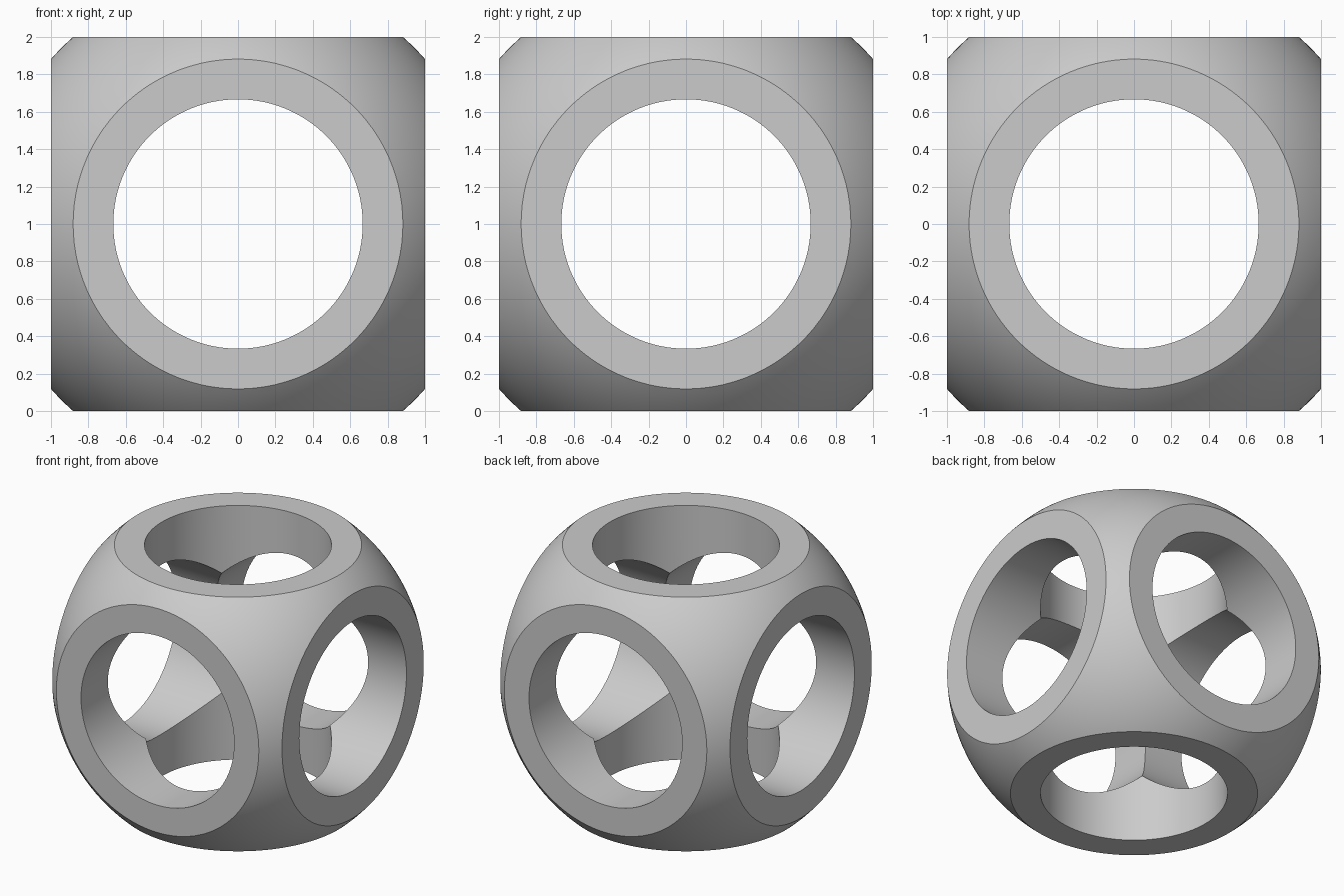
import bpy
from math import pi, radians

old = bpy.data.objects.get("Cube")
if old:
    bpy.data.objects.remove(old, do_unlink=True)

CENTER = (0, 0, 1)
BALL_RADIUS = 4 / 3
BORE_RADIUS = 2 / 3

# Plain grey for the whole body
grey = bpy.data.materials.new("light_grey")
grey.use_nodes = True
color = (0.6, 0.6, 0.6, 1)
grey.diffuse_color = color
grey.node_tree.nodes["Principled BSDF"].inputs["Base Color"].default_value = color


def combine(target, cutter, operation):
    """Apply one boolean to the target and discard the cutter."""
    cutter.hide_render = True
    mod = target.modifiers.new(operation.lower(), "BOOLEAN")
    mod.operation = operation
    mod.solver = "EXACT"
    mod.object = cutter
    bpy.ops.object.select_all(action="DESELECT")
    target.select_set(True)
    bpy.context.view_layer.objects.active = target
    bpy.ops.object.modifier_apply(modifier=mod.name)
    bpy.data.objects.remove(cutter, do_unlink=True)


# Ball that forms the rounded outside
bpy.ops.mesh.primitive_uv_sphere_add(
    segments=160, ring_count=80, radius=BALL_RADIUS, location=CENTER)
body = bpy.context.object
body.name = body.data.name = "bored_ball"
body.data.materials.append(grey)

# Six flat sides
bpy.ops.mesh.primitive_cube_add(size=2, location=CENTER)
block = bpy.context.object
block.data.materials.append(grey)
combine(body, block, "INTERSECT")

# Round bore through each pair of sides
for rotation in ((0, 0, 0), (pi / 2, 0, 0), (0, pi / 2, 0)):
    bpy.ops.mesh.primitive_cylinder_add(
        vertices=128, radius=BORE_RADIUS, depth=3,
        location=CENTER, rotation=rotation)
    bore = bpy.context.object
    bore.data.materials.append(grey)
    combine(body, bore, "DIFFERENCE")

# Smooth curves with crisp rims
body.select_set(True)
bpy.context.view_layer.objects.active = body
bpy.ops.object.shade_smooth_by_angle(angle=radians(30))
